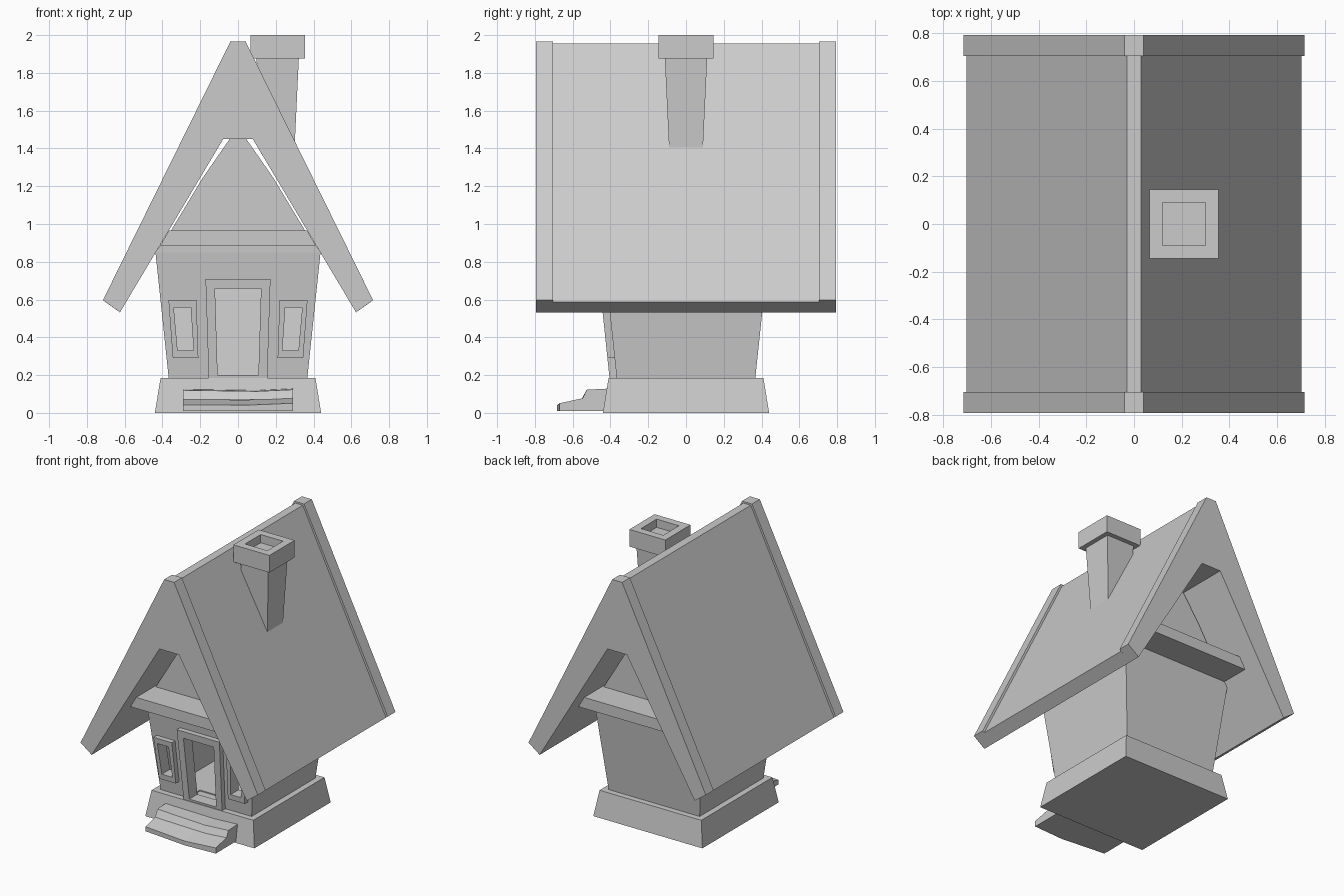
import bpy, bmesh

if "Cube" in bpy.data.objects:
    bpy.data.objects.remove(bpy.data.objects["Cube"])


def make_object(name, bm):
    bmesh.ops.recalc_face_normals(bm, faces=bm.faces)
    mesh = bpy.data.meshes.new(name)
    bm.to_mesh(mesh)
    bm.free()
    obj = bpy.data.objects.new(name, mesh)
    bpy.context.collection.objects.link(obj)
    return obj


def loft(name, rings, caps=True):
    """Skin a list of point rings; close the ends, or join last ring to first."""
    bm = bmesh.new()
    rows = [[bm.verts.new(p) for p in r] for r in rings]
    n = len(rows[0])
    pairs = list(zip(rows, rows[1:])) if caps else list(zip(rows, rows[1:] + rows[:1]))
    for a, b in pairs:
        for i in range(n):
            j = (i + 1) % n
            bm.faces.new((a[i], a[j], b[j], b[i]))
    if caps:
        bm.faces.new(rows[0])
        bm.faces.new(rows[-1])
    return make_object(name, bm)


def rect(x, y, z, cx=0):
    return [(cx - x, -y, z), (cx + x, -y, z), (cx + x, y, z), (cx - x, y, z)]


def prism(name, pts, y0, y1):
    return loft(name, [[(x, y, z) for x, z in pts] for y in (y0, y1)])


def wall_y(z):
    return -(0.367 + 0.105 * (z - 0.185))


def cut(obj, cutter):
    cutter.hide_render = True
    cutter.display_type = 'WIRE'
    mod = obj.modifiers.new("cut", 'BOOLEAN')
    mod.operation = 'DIFFERENCE'
    mod.solver = 'EXACT'
    mod.object = cutter


# Stone base and flared walls with gable ends
loft("base", [rect(0.44, 0.44, 0), rect(0.41, 0.41, 0.185)])
walls = loft("walls", [rect(0.367, 0.367, 0.185), rect(0.437, 0.437, 0.85),
                       rect(0.355, 0.44, 0.965), rect(0.19, 0.44, 1.24),
                       rect(0.03, 0.44, 1.47)])
cut(walls, loft("room_cutter", [rect(0.315, 0.315, 0.2), rect(0.385, 0.385, 0.85)]))


# Leaning frames around openings cut through the front wall
def opening(name, outer, inner):
    def ring(pts, off):
        return [(x, wall_y(z) + off, z) for x, z in pts]
    loft(name + "_frame", [ring(outer, -0.038), ring(inner, -0.038),
                           ring(inner, 0.055), ring(outer, 0.045)], caps=False)
    mid = [((a + c) / 2, (b + d) / 2) for (a, b), (c, d) in zip(outer, inner)]
    cut(walls, prism(name + "_cutter", mid, -0.6, -0.25))


opening("door",
        [(-0.155, 0.185), (0.155, 0.185), (0.172, 0.71), (-0.172, 0.71)],
        [(-0.108, 0.2), (0.108, 0.2), (0.122, 0.658), (-0.122, 0.658)])
for side, s in (("left", -1), ("right", 1)):
    opening(side + "_window",
            [(s * x, z) for x, z in ((0.21, 0.29), (0.345, 0.29), (0.368, 0.597), (0.22, 0.597))],
            [(s * x, z) for x, z in ((0.235, 0.33), (0.32, 0.33), (0.34, 0.557), (0.25, 0.557))])

# Ledge beams below each gable
for side, s in (("front", -1), ("back", 1)):
    prism(side + "_ledge", [(-0.412, 0.885), (0.412, 0.885), (0.366, 0.965), (-0.366, 0.965)],
          s * 0.40, s * 0.65)


# Roof slab and the slightly larger end boards
def roof_profile(top_x, top_z, eave_x, eave_z):
    half = [(top_x, top_z), (eave_x, eave_z), (0.625, 0.532), (0.078, 1.45)]
    return half + [(-x, z) for x, z in reversed(half)]


prism("roof", roof_profile(0.03, 1.955, 0.702, 0.587), -0.703, 0.703)
for side, s in (("front", -1), ("back", 1)):
    prism(side + "_gable_board", roof_profile(0.04, 1.967, 0.715, 0.597), s * 0.703, s * 0.793)

# Chimney shaft and hollow cap
CX = 0.21
loft("chimney", [rect(0.088, 0.088, 1.37, CX), rect(0.112, 0.112, 1.88, CX)])
loft("chimney_cap", [rect(0.145, 0.145, 1.875, CX), rect(0.145, 0.145, 2.0, CX),
                     rect(0.09, 0.09, 2.0, CX), rect(0.09, 0.09, 1.94, CX)])


# Rough stone steps, slightly bowed at the middle
def step(name, profile, stations):
    front = min(y for y, z in profile) + 0.05
    loft(name, [[(x, y + (dy if y < front else 0), z + (dz if z > profile[0][1] else 0))
                 for y, z in profile] for x, dy, dz in stations])


step("lower_step", [(-0.67, 0.01), (-0.67, 0.047), (-0.54, 0.075), (-0.40, 0.075), (-0.40, 0.01)],
     [(-0.29, 0.02, -0.004), (0.05, -0.013, -0.006), (0.29, 0.0, 0.004)])
step("upper_step", [(-0.55, 0.07), (-0.525, 0.12), (-0.40, 0.126), (-0.40, 0.07)],
     [(-0.29, 0.01, 0.0), (0.1, -0.005, -0.006), (0.29, 0.0, 0.003)])
